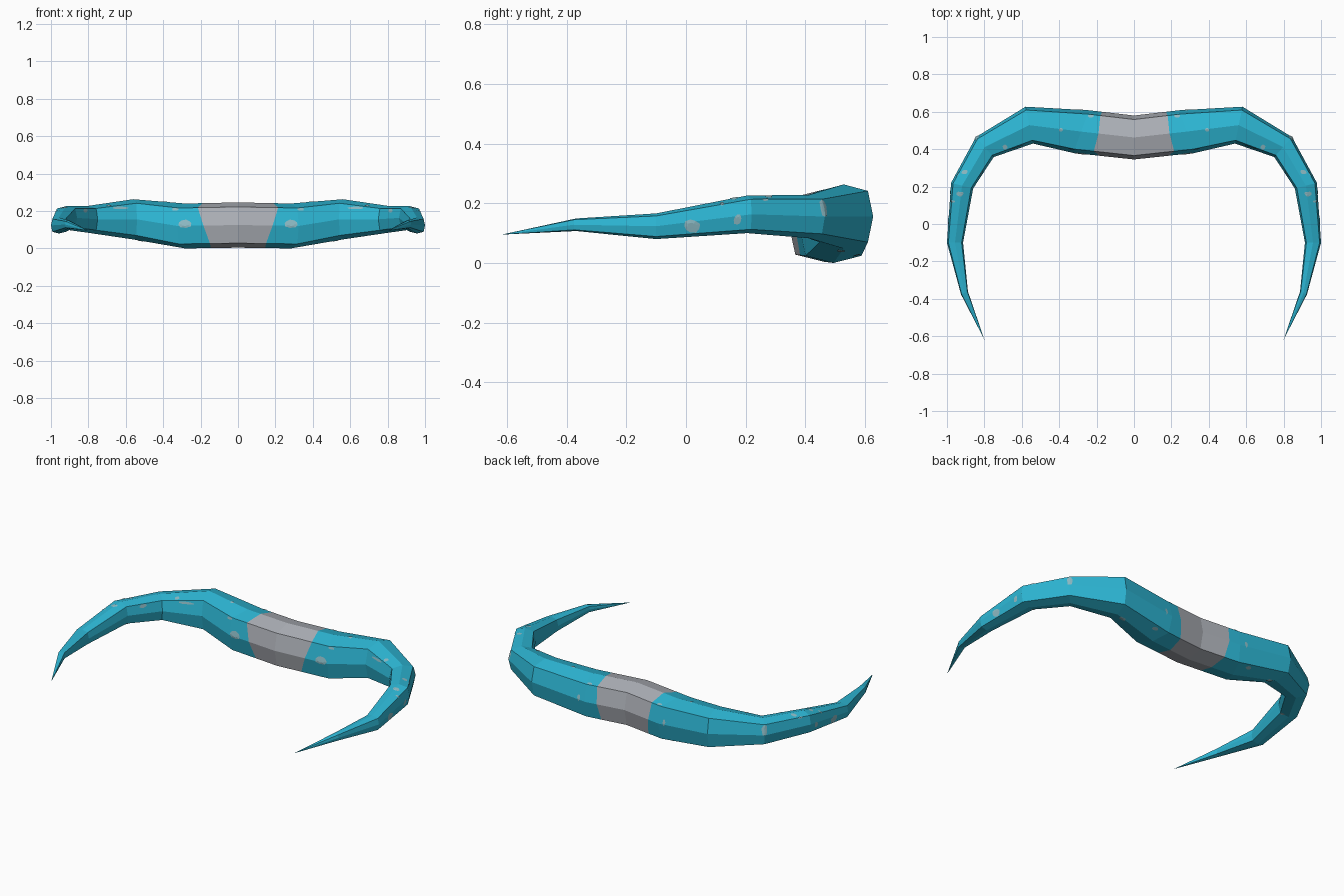
import bpy, bmesh, math, random
from mathutils import Vector
from mathutils.bvhtree import BVHTree

if "Cube" in bpy.data.objects:
    bpy.data.objects.remove(bpy.data.objects["Cube"])

random.seed(4)


def material(name, rgb):
    m = bpy.data.materials.new(name)
    m.diffuse_color = (*rgb, 1)
    m.use_nodes = True
    m.node_tree.nodes["Principled BSDF"].inputs["Base Color"].default_value = m.diffuse_color
    return m


teal = material("teal", (0.026, 0.47, 0.66))
grey = material("warm grey", (0.42, 0.44, 0.48))
pale = material("pale blue grey", (0.27, 0.50, 0.56))


def make_object(name, bm, mats):
    me = bpy.data.meshes.new(name)
    bm.to_mesh(me)
    for m in mats:
        me.materials.append(m)
    ob = bpy.data.objects.new(name, me)
    bpy.context.collection.objects.link(ob)
    mod = ob.modifiers.new("mirror", 'MIRROR')
    mod.use_mirror_merge = True
    mod.merge_threshold = 0.0005
    return ob


# Bulged-square octagon section: (outward, up), starting on the outer side
SECTION = [(1, 0), (.82, .8), (0, 1), (-.82, .8),
           (-1, 0), (-.82, -.8), (0, -1), (.82, -.8)]

# Stations: outer xy, inner xy, lowest z, highest z
STATIONS = [((0, .58), (0, .345), .004, .246),
            ((.24, .608), (.325, .38), 0, .24),
            ((.58, .627), (.54, .43), .048, .263),
            ((.845, .465), (.75, .358), .083, .228),
            ((.978, .22), (.86, .19), .10, .226),
            ((1.0, -.10), (.914, -.10), .08, .166),
            ((.925, -.376), (.888, -.36), .107, .149)]
TIP = Vector((.80, -.618, .095))


def ring(outer, inner, lo, hi):
    o, i = Vector((*outer, 0)), Vector((*inner, 0))
    mid, half = (o + i) / 2, (o - i) / 2
    return [mid + half * a + Vector((0, 0, (lo + hi) / 2 + b * (hi - lo) / 2))
            for a, b in SECTION]


# Horn body with a grey centre band whose edge wanders around the section
rings = [ring(*s) for s in STATIONS]
band_x = [.17, .18, .19, .215, .185, .15, .145, .155]
band = []
for a, b, x in zip(rings[0], rings[1], band_x):
    band.append(a.lerp(b, x / b.x))
rings.insert(1, band)

bm = bmesh.new()
loops = [[bm.verts.new(p) for p in r] for r in rings]
for n in range(len(loops) - 1):
    for k in range(8):
        j = (k + 1) % 8
        f = bm.faces.new((loops[n][k], loops[n][j], loops[n + 1][j], loops[n + 1][k]))
        f.material_index = 1 if n == 0 else 0
tip = bm.verts.new(TIP)
for k in range(8):
    bm.faces.new((loops[-1][k], loops[-1][(k + 1) % 8], tip))
centre = bm.verts.new((.1, .48, .12))
bm.verts.remove(centre)
bmesh.ops.recalc_face_normals(bm, faces=bm.faces)
# the open end at x = 0 can mislead the normals: the top must point up
top = max(bm.faces, key=lambda f: f.calc_center_median().z)
if top.normal.z < 0:
    bmesh.ops.reverse_faces(bm, faces=bm.faces)
bm.normal_update()
tree = BVHTree.FromBMesh(bm)
make_object("horn_body", bm, [teal, grey])
bm.free()

# Worn spots: point near the surface, half length, half height
SPOTS = [((.285, .37, .135), .042, .024), ((.34, .38, .215), .022, .008),
         ((.63, .42, .215), .045, .008), ((.83, .28, .20), .022, .012),
         ((.39, .50, .26), .012, .010), ((.23, .58, .23), .018, .010),
         ((.69, .41, .235), .014, .016), ((.91, .28, .24), .018, .014),
         ((.93, .16, .225), .022, .014),
         ((1.0, .02, .12), .028, .024), ((1.0, .175, .14), .015, .020),
         ((.97, .12, .20), .018, .008), ((.95, .27, .215), .012, .007),
         ((.845, .47, .185), .018, .034), ((.28, .62, .14), .010, .022),
         ((.52, .52, .04), .022, .014), ((.33, .57, .03), .018, .014),
         ((.88, .20, .11), .014, .012)]

bm = bmesh.new()
for p, length, height in SPOTS:
    loc, nor, _, _ = tree.find_nearest(Vector(p))
    side = nor.cross(Vector((0, 0, 1)) if abs(nor.z) < .8 else Vector((0, 1, 0))).normalized()
    up = side.cross(nor).normalized()

    def on_surface(q):
        s, n, _, _ = tree.find_nearest(q)
        return bm.verts.new(s + n * .0025)

    hub, inner, outer = on_surface(loc), [], []
    for k in range(9):
        a = k * math.tau / 9
        r = random.uniform(.75, 1.1)
        d = side * math.cos(a) * length * r + up * math.sin(a) * height * r
        inner.append(on_surface(loc + d * .55))
        outer.append(on_surface(loc + d))
    faces = []
    for k in range(9):
        j = (k + 1) % 9
        faces.append(bm.faces.new((hub, inner[k], inner[j])))
        faces.append(bm.faces.new((inner[k], outer[k], outer[j], inner[j])))
    for f in faces:
        f.normal_update()
    if faces[0].normal.dot(nor) < 0:
        bmesh.ops.reverse_faces(bm, faces=faces)
make_object("worn_spots", bm, [pale])
bm.free()
